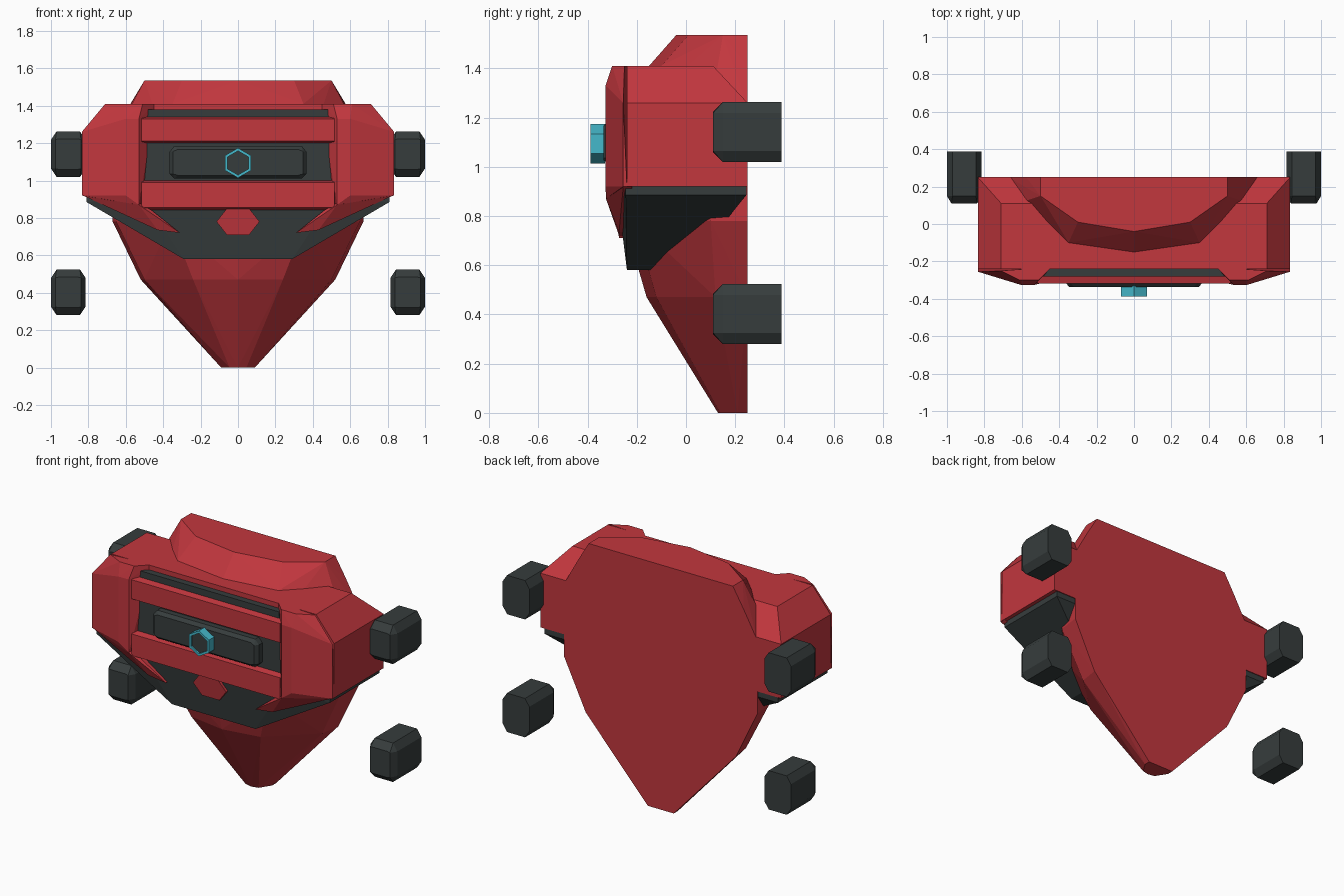
import bpy, bmesh, math

if "Cube" in bpy.data.objects:
    bpy.data.objects.remove(bpy.data.objects["Cube"], do_unlink=True)


def material(name, rgb):
    m = bpy.data.materials.new(name)
    m.use_nodes = True
    m.diffuse_color = (*rgb, 1)
    m.node_tree.nodes["Principled BSDF"].inputs["Base Color"].default_value = (*rgb, 1)
    return m


RED = material("armour red", (0.54, 0.038, 0.048))
DARK = material("dark rubber", (0.037, 0.046, 0.046))
CYAN = material("cyan trim", (0.06, 0.48, 0.6))


def finish(name, bm, mat):
    bmesh.ops.recalc_face_normals(bm, faces=bm.faces)
    me = bpy.data.meshes.new(name)
    bm.to_mesh(me)
    bm.free()
    me.materials.append(mat)
    ob = bpy.data.objects.new(name, me)
    bpy.context.collection.objects.link(ob)
    return ob


def solid(name, points, mat, both=False, flip=False):
    """Faceted convex solid; both adds the mirrored points, flip builds the -x copy."""
    pts = [(-x, y, z) if flip else (x, y, z) for x, y, z in points]
    if both:
        pts += [(-x, y, z) for x, y, z in pts if x]
    bm = bmesh.new()
    for p in pts:
        bm.verts.new(p)
    res = bmesh.ops.convex_hull(bm, input=bm.verts[:])
    bmesh.ops.delete(bm, geom=[v for v in bm.verts if not v.link_faces], context='VERTS')
    bmesh.ops.dissolve_limit(bm, angle_limit=math.radians(1), verts=bm.verts, edges=bm.edges)
    return finish(name, bm, mat)


def pair(name, points, mat):
    solid("left_" + name, points, mat)
    solid("right_" + name, points, mat, flip=True)


def taper(hx, z0, z1, back, front, inset):
    """Box points narrowing towards its front face."""
    return ([(hx, back, z) for z in (z0, z1)]
            + [(hx - inset, front, z) for z in (z0 + inset, z1 - inset)])


# Torso: horizontal half sections, flat at the back
sections = {
    0.0: [(.09, .25), (.09, .21), (.045, .14), (0, .13)],
    0.47: [(.52, .25), (.5, .12), (.24, -.12), (0, -.16)],
    0.78: [(.67, .25), (.65, .1), (.36, -.21), (0, -.25)],
    1.24: [(.67, .25), (.65, .1), (.4, -.19), (0, -.23)],
    1.41: [(.575, .25), (.56, .14), (.35, -.1), (0, -.15)],
    1.535: [(.5, .25), (.5, .15), (.3, .01), (0, -.04)],
}
solid("torso", [(x, y, z) for z, s in sections.items() for x, y in s], RED, both=True)

# Chest armour block, sloped at the upper back
solid("chest_armour", [
    (.835, -.24, .92), (.835, .25, .92), (.835, -.24, 1.26), (.835, .25, 1.26),
    (.71, -.24, 1.41), (.71, .11, 1.41)], RED, both=True)

# Shoulder fronts
pair("shoulder_front", [
    (.835, -.24, .92), (.835, -.255, .92), (.835, -.255, 1.26), (.71, -.25, 1.41),
    (.61, -.3, 1.41), (.51, -.3, 1.41), (.44, -.23, 1.41), (.6, -.327, 1.33),
    (.53, -.325, 1.33), (.6, -.327, .92), (.53, -.325, .87), (.5, -.24, .84)], RED)

# Chin guard wrapping under the armour
solid("chin_guard", [
    (.81, -.245, .92), (.81, -.245, .885), (.5, -.28, .9), (.29, -.24, .58),
    (.81, .245, .92), (.81, .245, .885), (.29, 0, .58)], DARK, both=True)

# Red wedges running down on the chin guard
wedge = [(.83, -.255, .92), (.6, -.325, .92), (.53, -.325, .87), (.46, -.3, .84),
         (.31, -.272, .72), (.43, -.272, .735), (.62, -.27, .84)]
pair("chin_wedge", wedge + [(x, -.22, z) for x, y, z in wedge], RED)

# Small six-sided emblem plate on the chin
emblem = [(.115, .78), (.06, .85), (.06, .71)]
solid("chin_plate", [(x, y - .14 * (z - .71), z) for x, z in emblem for y in (-.24, -.272)],
      RED, both=True)

# Recessed dark panel with two red bars and a central plate
solid("chest_panel", [(.48 + .04 * (z < 1), y, z) for z in (.86, 1.38) for y in (-.2, -.28)],
      DARK, both=True)
solid("upper_bar", taper(.53, 1.195, 1.345, -.26, -.318, .015), RED, both=True)
solid("lower_bar", taper(.53, .84, 1.005, -.26, -.318, .015), RED, both=True)
solid("centre_plate", [p for y, d in ((-.27, 0), (-.315, 0), (-.336, .018))
                       for p in ((.365 - d, y, 1.035), (.365 - d, y, 1.155),
                                 (.34 - d, y, 1.01 + d), (.34 - d, y, 1.185 - d))],
      DARK, both=True)


# Hexagonal core and its trim ring
def hexagon(r, y):
    return [(r * math.sin(i * math.pi / 3), y, 1.094 + r * math.cos(i * math.pi / 3))
            for i in range(6)]


solid("core", hexagon(.066, -.32) + hexagon(.066, -.378), DARK)
bm = bmesh.new()
loops = [[bm.verts.new(p) for p in hexagon(r, y)]
         for r, y in ((.08, -.33), (.08, -.388), (.064, -.388), (.064, -.33))]
for a, b in zip(loops, loops[1:] + loops[:1]):
    for i in range(6):
        j = (i + 1) % 6
        bm.faces.new((a[i], a[j], b[j], b[i]))
finish("core_ring", bm, CYAN)


# Four chamfered side pads
def pad(x0, z0):
    cx, cz, hx, hz = (x0 + 1) / 2, z0 + .122, (1 - x0) / 2, .122
    pts = []
    for y, d in ((.11, .04), (.15, 0), (.388, 0)):
        for s in (-1, 1):
            for t in (-1, 1):
                pts.append((cx + s * (hx - d * .6), y, cz + t * (hz - .045)))
                pts.append((cx + s * (hx - .03 - d * .3), y, cz + t * (hz - d)))
    return pts


pair("lower_pad", pad(.815, .28), DARK)
pair("upper_pad", pad(.815, 1.019), DARK)
